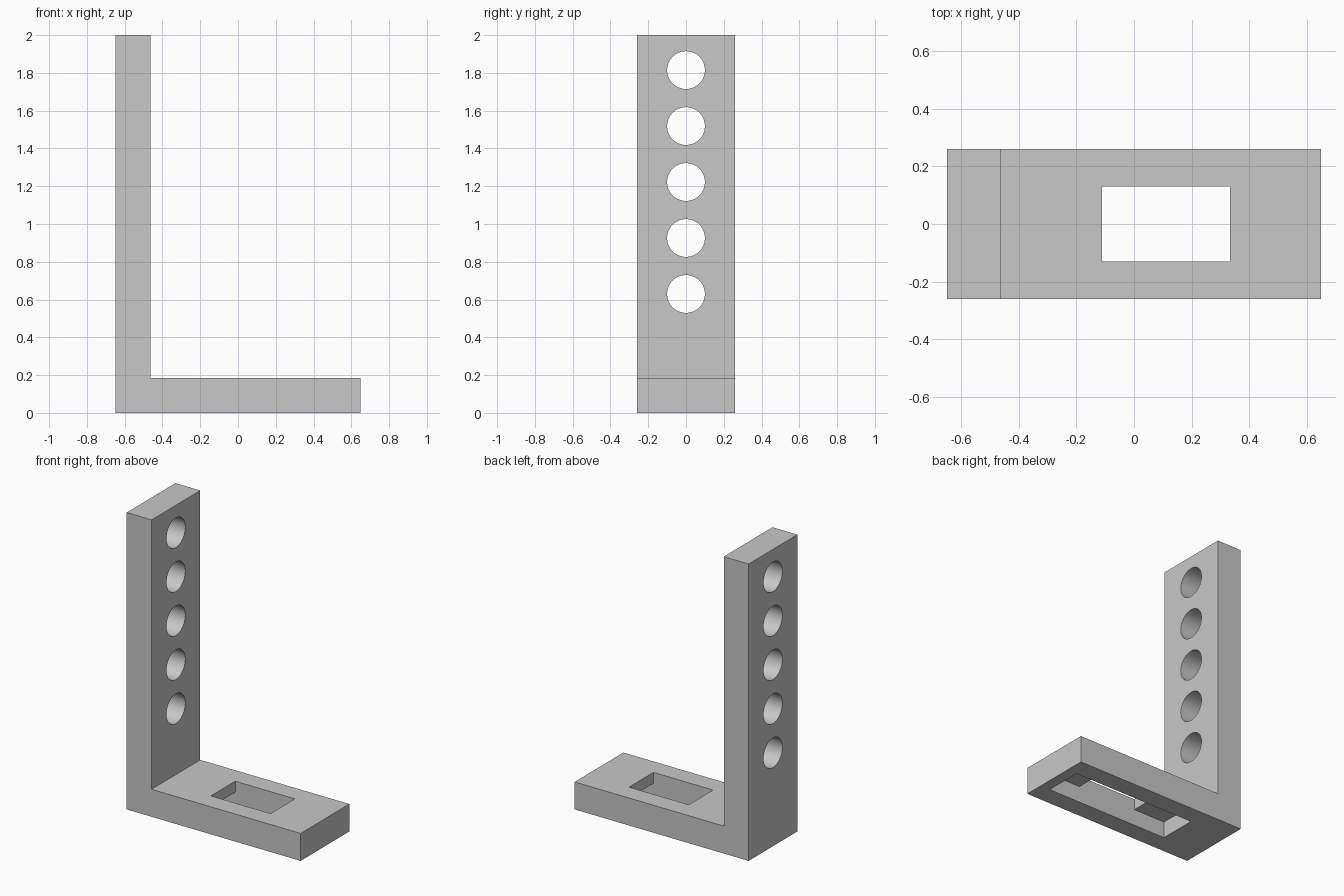
import bpy, bmesh, math
from mathutils import Matrix

cube = bpy.data.objects.get("Cube")
if cube:
    bpy.data.objects.remove(cube, do_unlink=True)

UNIT = 2 / 54                       # the bracket is 54 units tall
LENGTH, WIDTH, HEIGHT, THICK = 35 * UNIT, 14 * UNIT, 2.0, 5 * UNIT
SLOT_X = 3 * UNIT                   # centre of the slot along the foot

grey = bpy.data.materials.new("light grey")
grey.use_nodes = True
colour = (0.58, 0.58, 0.58, 1)
grey.diffuse_color = colour
grey.node_tree.nodes["Principled BSDF"].inputs["Base Color"].default_value = colour


def make_object(name, bm):
    bmesh.ops.recalc_face_normals(bm, faces=bm.faces)
    mesh = bpy.data.meshes.new(name)
    bm.to_mesh(mesh)
    bm.free()
    mesh.materials.append(grey)
    obj = bpy.data.objects.new(name, mesh)
    bpy.context.collection.objects.link(obj)
    return obj


def box_cutter(name, length, width, z0, z1):
    bm = bmesh.new()
    place = Matrix.Translation((SLOT_X, 0, (z0 + z1) / 2))
    size = Matrix.Diagonal((length, width, z1 - z0, 1))
    bmesh.ops.create_cube(bm, size=1, matrix=place @ size)
    return make_object(name, bm)


def hole_cutter(name, z):
    bm = bmesh.new()
    place = Matrix.Translation(((THICK - LENGTH) / 2, 0, z))
    turn = Matrix.Rotation(math.pi / 2, 4, "Y")
    bmesh.ops.create_cone(bm, cap_ends=True, segments=64, radius1=0.1,
                          radius2=0.1, depth=THICK * 2, matrix=place @ turn)
    return make_object(name, bm)


# L-shaped body: side profile extruded across the width
left, right = -LENGTH / 2, LENGTH / 2
profile = [(left, 0), (right, 0), (right, THICK), (left + THICK, THICK),
           (left + THICK, HEIGHT), (left, HEIGHT)]
bm = bmesh.new()
face = bm.faces.new([bm.verts.new((x, -WIDTH / 2, z)) for x, z in profile])
extruded = bmesh.ops.extrude_face_region(bm, geom=[face])["geom"]
bmesh.ops.translate(bm, vec=(0, WIDTH, 0),
                    verts=[v for v in extruded if isinstance(v, bmesh.types.BMVert)])
bracket = make_object("angle_bracket", bm)

# Slot through the foot, longer recess below it, row of holes in the upright
cutters = [box_cutter("slot_cutter", 12 * UNIT, 7 * UNIT, -0.1, THICK + 0.1),
           box_cutter("recess_cutter", 25 * UNIT, 7 * UNIT, -0.1, 3 * UNIT)]
cutters += [hole_cutter(f"hole_cutter_{i + 1}", (17 + 8 * i) * UNIT) for i in range(5)]

bpy.ops.object.select_all(action="DESELECT")
bpy.context.view_layer.objects.active = bracket
bracket.select_set(True)
for cutter in cutters:
    cutter.hide_render = True
    cut = bracket.modifiers.new(cutter.name, "BOOLEAN")
    cut.operation = "DIFFERENCE"
    cut.solver = "EXACT"
    cut.object = cutter
    bpy.ops.object.modifier_apply(modifier=cut.name)
    bpy.data.objects.remove(cutter, do_unlink=True)

# Smooth hole walls, sharp edges elsewhere
bpy.ops.object.shade_smooth_by_angle(angle=math.radians(30))
